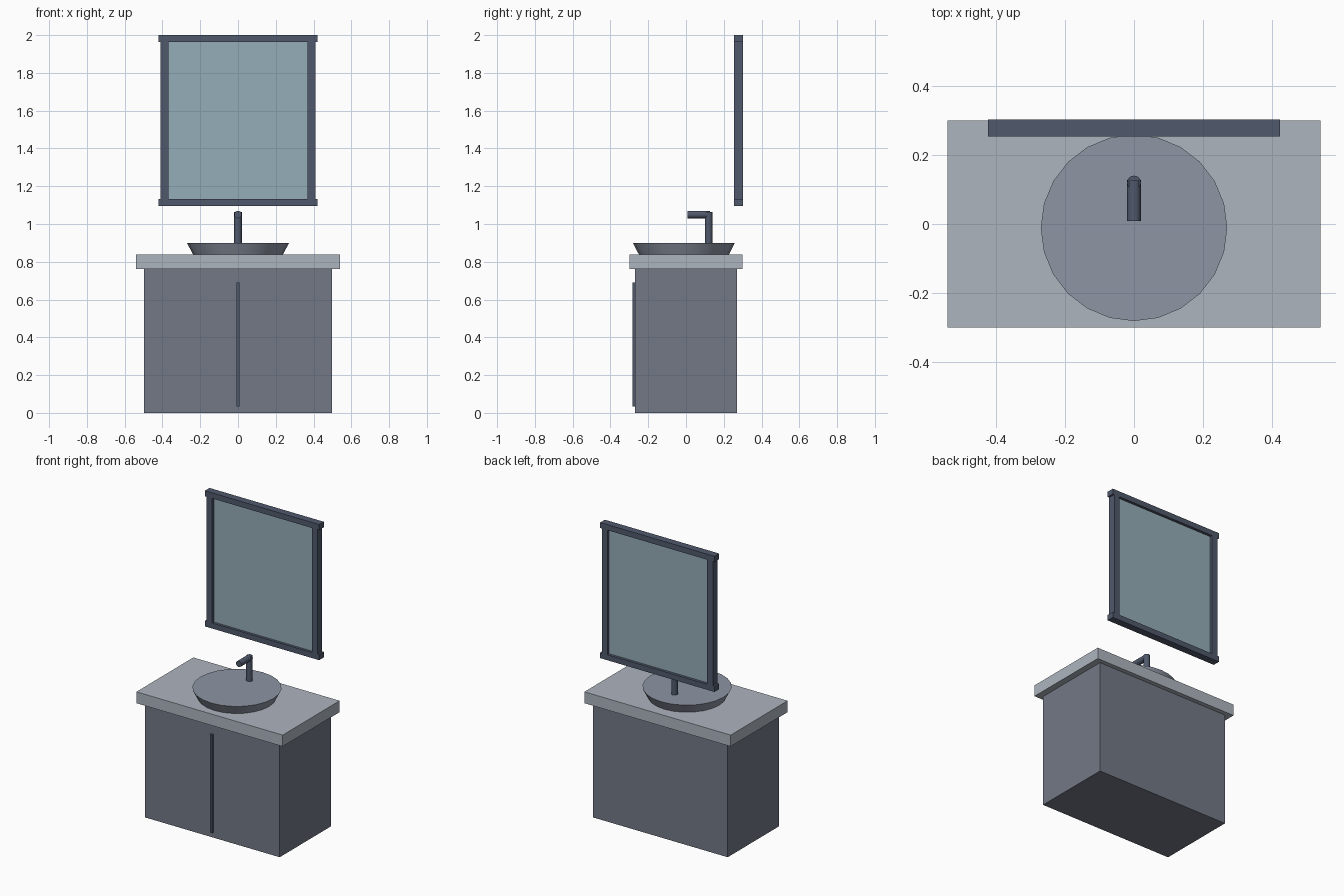
import bpy
import math

if "Cube" in bpy.data.objects:
    bpy.data.objects.remove(bpy.data.objects["Cube"])


def material(name, color):
    m = bpy.data.materials.new(name)
    m.diffuse_color = (*color, 1)
    m.use_nodes = True
    m.node_tree.nodes["Principled BSDF"].inputs["Base Color"].default_value = m.diffuse_color
    return m


CABINET = material("cabinet_grey", (0.17, 0.19, 0.24))
COUNTER = material("counter_grey", (0.42, 0.46, 0.52))
BASIN = material("basin_grey", (0.27, 0.30, 0.37))
DARK = material("dark_metal", (0.08, 0.10, 0.15))
GLASS = material("glass_blue", (0.30, 0.42, 0.48))


def box(name, lo, hi, mat):
    bpy.ops.mesh.primitive_cube_add(
        size=1, location=[(a + b) / 2 for a, b in zip(lo, hi)])
    o = bpy.context.object
    o.name = name
    o.scale = [b - a for a, b in zip(lo, hi)]
    bpy.ops.object.transform_apply(location=False, rotation=False, scale=True)
    o.data.materials.append(mat)
    return o


def round_part(name, sides, r_bottom, r_top, depth, center, mat, tilt=0):
    # start vertex sits on an axis for both the basin and the tap
    bpy.ops.mesh.primitive_cone_add(
        vertices=sides, radius1=r_bottom, radius2=r_top, depth=depth,
        location=center, rotation=(tilt, 0, 0))
    o = bpy.context.object
    o.name = name
    o.data.materials.append(mat)
    bpy.ops.object.shade_smooth_by_angle(angle=math.radians(35))
    return o


# Cabinet, door strip and countertop
box("cabinet", (-0.497, -0.27, 0), (0.497, 0.27, 0.765), CABINET)
box("door_strip", (-0.008, -0.284, 0.035), (0.008, -0.265, 0.69), DARK)
box("countertop", (-0.54, -0.30, 0.762), (0.54, 0.30, 0.838), COUNTER)

# Flared vessel basin
round_part("basin", 24, 0.237, 0.27, 0.064, (0, -0.011, 0.868), BASIN)

# Tap: upright post and forward spout
round_part("tap_post", 16, 0.02, 0.02, 0.20, (0, 0.12, 0.963), DARK)
round_part("tap_spout", 16, 0.02, 0.02, 0.12, (0, 0.068, 1.05), DARK,
           math.radians(90))

# Mirror: rails, stiles and inset glass
for name, z0, z1 in (("bottom", 1.095, 1.132), ("top", 1.963, 2.0)):
    box(name + "_rail", (-0.422, 0.253, z0), (0.422, 0.302, z1), DARK)
for name, s in (("left", -1), ("right", 1)):
    x0, x1 = sorted((s * 0.368, s * 0.41))
    box(name + "_stile", (x0, 0.253, 1.132), (x1, 0.302, 1.963), DARK)
box("mirror_glass", (-0.37, 0.27, 1.13), (0.37, 0.284, 1.965), GLASS)
